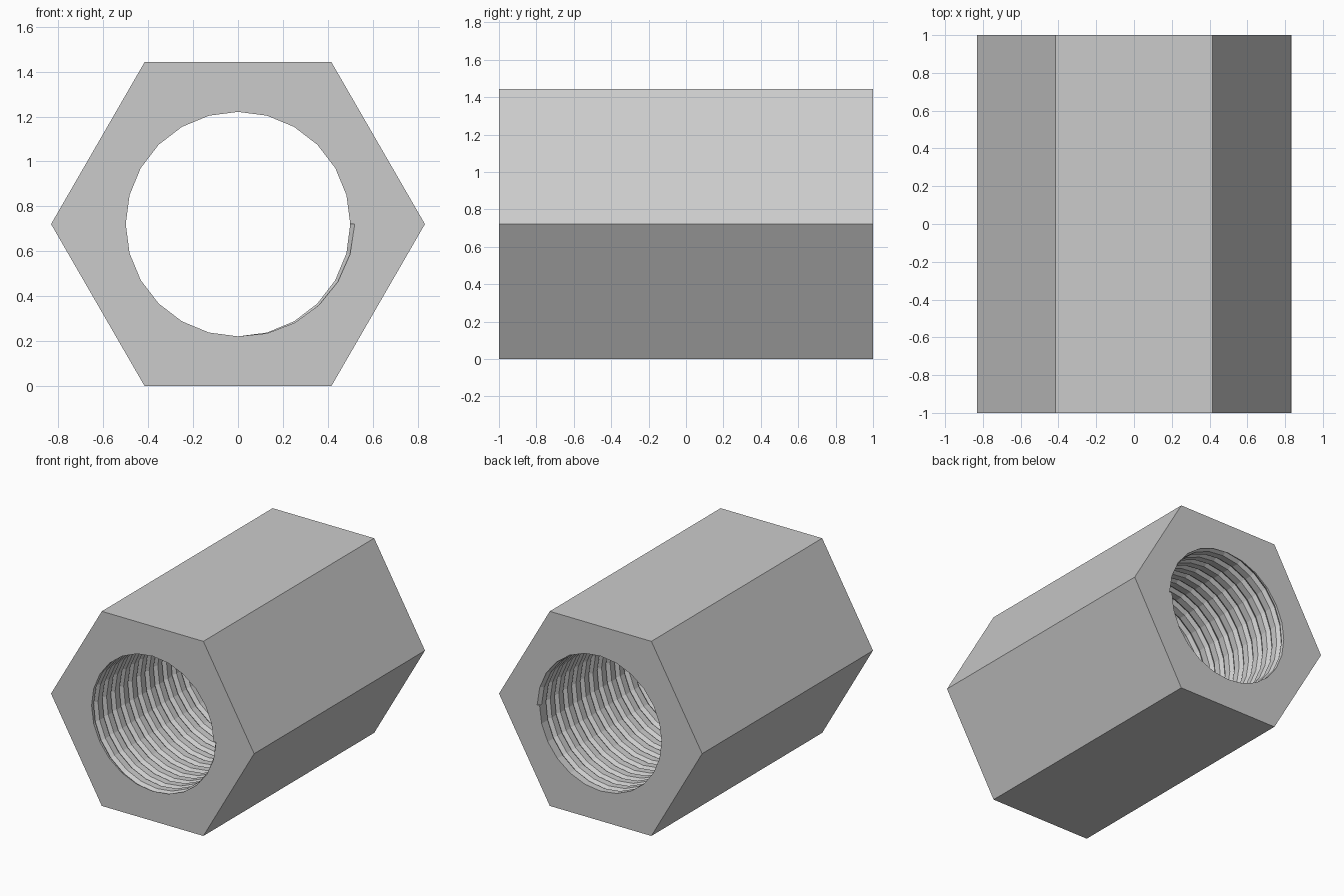
import bpy, bmesh
from math import cos, sin, pi

if "Cube" in bpy.data.objects:
    bpy.data.objects.remove(bpy.data.objects["Cube"])

HEX_R, CZ = 0.8325, 0.721      # hexagon corner radius, axis height
BORE_R, DEPTH = 0.5, 0.02      # bore radius and groove depth
TURNS, SEGS = 20, 24           # thread turns, facets around the bore
PITCH = 2.0 / TURNS
HALF = PITCH * 0.25            # half width of the V groove

bm = bmesh.new()


def vert(angle, r, y):
    # angle runs clockwise seen from the front
    return bm.verts.new((r * cos(angle), y, CZ - r * sin(angle)))


def column(i):
    """One lengthwise line of the bore wall, crossing every thread groove."""
    a = 2 * pi * i / SEGS
    pts = [None]
    for k in range(TURNS):
        c = -1 + PITCH * (k + i / SEGS)
        for off in (-HALF, 0, HALF):
            y = max(-1, min(1, c + off))
            r = BORE_R + DEPTH * max(0, 1 - abs(y - c) / HALF)
            pts.append((r, y))
    pts[0] = (pts[1][0], -1)
    pts.append((pts[-1][0], 1))
    return [vert(a, r, y) for r, y in pts]


# threaded bore
cols = [column(i) for i in range(SEGS + 1)]
for p, q in zip(cols, cols[1:]):
    for j in range(len(p) - 1):
        bm.faces.new((p[j], p[j + 1], q[j + 1], q[j]))

# abrupt ends of the groove at the front and back faces
front, back = cols[0], cols[-1]
bm.faces.new((front[2], front[3], vert(0, BORE_R, -1)))
bm.faces.new((back[-3], back[-4], vert(0, BORE_R, 1)))

# hexagonal body: six sides plus the two pierced end faces
rims = [[vert(pi / 3 * s, HEX_R, y) for s in range(6)] for y in (-1, 1)]
step = SEGS // 6
for s in range(6):
    t = (s + 1) % 6
    bm.faces.new((rims[0][s], rims[0][t], rims[1][t], rims[1][s]))
    for rim, end in ((rims[0], 0), (rims[1], -1)):
        arc = [cols[i][end] for i in range(s * step, (s + 1) * step + 1)]
        bm.faces.new([rim[t], rim[s]] + arc)

bmesh.ops.remove_doubles(bm, verts=bm.verts[:], dist=1e-5)
bmesh.ops.recalc_face_normals(bm, faces=bm.faces[:])

mesh = bpy.data.meshes.new("hex_coupling_nut")
bm.to_mesh(mesh)
bm.free()
nut = bpy.data.objects.new("hex_coupling_nut", mesh)
bpy.context.collection.objects.link(nut)
